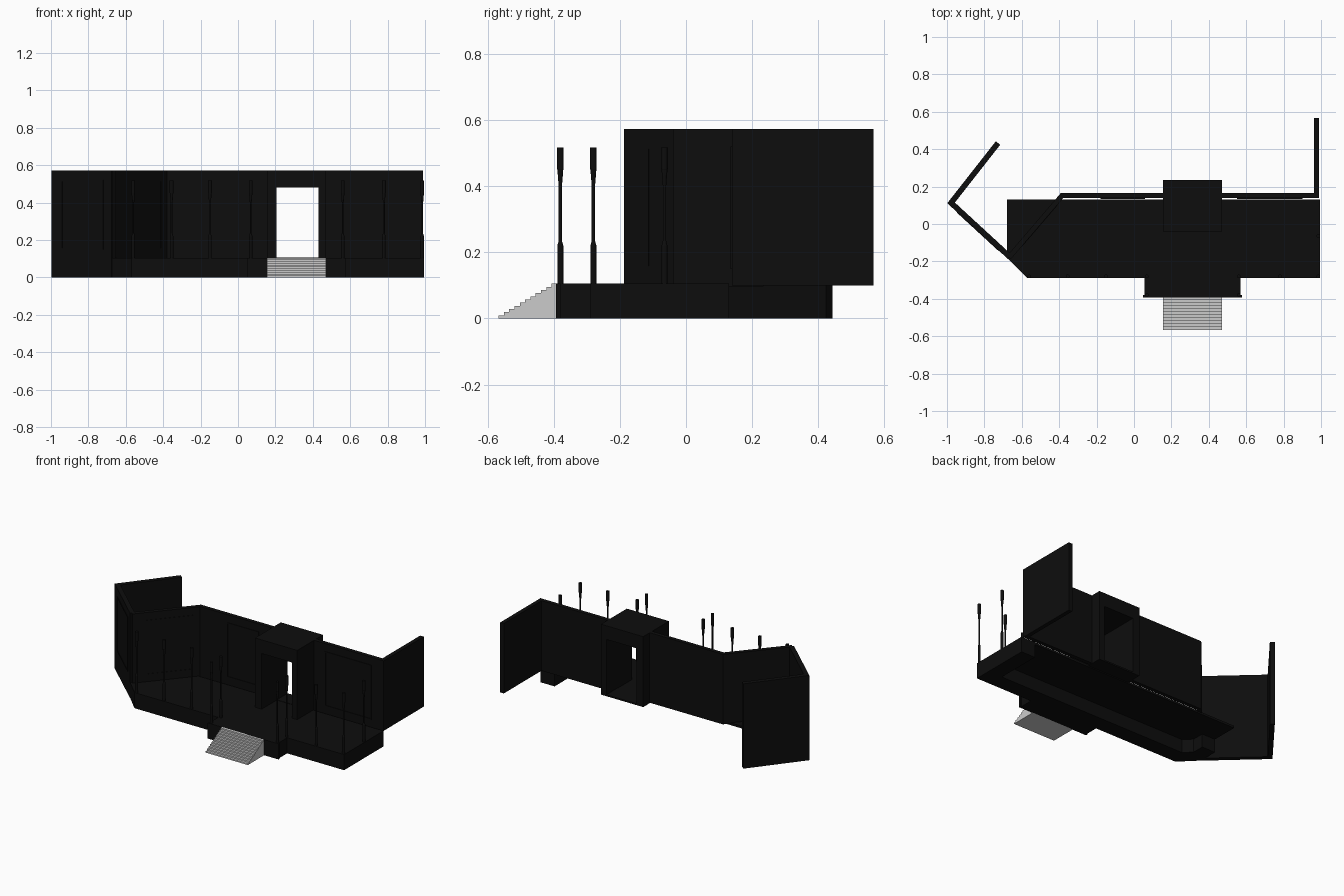
import bpy, bmesh, math
from mathutils import Vector

if "Cube" in bpy.data.objects:
    bpy.data.objects.remove(bpy.data.objects["Cube"])

black = bpy.data.materials.new("black")
black.diffuse_color = (0.004, 0.004, 0.004, 1)
black.use_nodes = True
black.node_tree.nodes["Principled BSDF"].inputs["Base Color"].default_value = black.diffuse_color


def finish(bm, name, mat=black):
    bmesh.ops.recalc_face_normals(bm, faces=bm.faces)
    me = bpy.data.meshes.new(name)
    bm.to_mesh(me)
    bm.free()
    ob = bpy.data.objects.new(name, me)
    bpy.context.collection.objects.link(ob)
    if mat:
        me.materials.append(mat)
    return ob


def prism(name, pts, z0, z1):
    """Vertical extrusion of a plan outline."""
    bm = bmesh.new()
    f = bm.faces.new([bm.verts.new((x, y, z0)) for x, y in pts])
    r = bmesh.ops.extrude_face_region(bm, geom=[f])
    up = [v for v in r["geom"] if isinstance(v, bmesh.types.BMVert)]
    bmesh.ops.translate(bm, verts=up, vec=(0, 0, z1 - z0))
    return finish(bm, name)


def box(name, x0, x1, y0, y1, z0, z1):
    return prism(name, [(x0, y0), (x1, y0), (x1, y1), (x0, y1)], z0, z1)


def wall(name, path, t, z0, z1):
    """Wall of thickness t along a plan polyline with mitred corners."""
    p = [Vector(q) for q in path]
    dirs = [(b - a).normalized() for a, b in zip(p, p[1:])]
    left, right = [], []
    for i, q in enumerate(p):
        d0, d1 = dirs[max(i - 1, 0)], dirs[min(i, len(dirs) - 1)]
        n0, n1 = Vector((-d0.y, d0.x)), Vector((-d1.y, d1.x))
        m = (n0 + n1).normalized()
        m *= (t / 2) / m.dot(n0)
        left.append(tuple(q + m))
        right.append(tuple(q - m))
    return prism(name, left + right[::-1], z0, z1)


def panel(name, a, b, z0=0.15, z1=0.52, w=0.008, t=0.006):
    """Thin rectangular moulding on a wall face from a to b."""
    a, b = Vector(a), Vector(b)
    d = (b - a).normalized() * w
    for i, (s, e, lo, hi) in enumerate([(a, b, z0, z0 + w), (a, b, z1 - w, z1),
                                        (a, a + d, z0 + w, z1 - w), (b - d, b, z0 + w, z1 - w)]):
        wall(f"{name}_{i}", [s, e], t, lo, hi)


FLOOR, TOP = 0.105, 0.572

# Floor slab, with a chamfered corner and a forward landing
slab = [(-0.68, 0.13), (-0.68, -0.18), (-0.57, -0.29), (0.055, -0.29), (0.055, -0.388),
        (0.57, -0.388), (0.57, -0.29), (0.995, -0.29), (0.995, 0.13)]
prism("floor_slab", slab, 0.09, FLOOR)

# Foundation skirt below the slab edges
skirt = [(-0.68, -0.05), (-0.68, -0.18), (-0.57, -0.29), (0.055, -0.29), (0.055, -0.385),
         (0.57, -0.385), (0.57, -0.29), (0.995, -0.29), (0.995, 0.13), (0.89, 0.13),
         (0.89, -0.18), (-0.53, -0.18), (-0.58, -0.13), (-0.58, -0.05)]
prism("foundation_skirt", skirt, 0, 0.09)
box("landing_edge", 0.048, 0.577, -0.393, -0.38, 0, FLOOR)

# Walls
wall("left_wing_wall", [(-0.727, 0.433), (-0.978, 0.113), (-0.665, -0.175)], 0.03, 0, TOP)
wall("back_wall_left", [(-0.668, -0.178), (-0.385, 0.152), (0.17, 0.152)], 0.027, 0.1, TOP)
wall("back_wall_right", [(0.455, 0.152), (0.976, 0.152), (0.976, 0.567)], 0.027, 0.1, TOP)

# Wall panel mouldings
panel("wing_panel", (-0.945, 0.063), (-0.72, -0.144))
panel("angled_panel", (-0.60, -0.118), (-0.41, 0.103))
panel("back_panel_a", (-0.18, 0.137), (0.06, 0.137))
panel("back_panel_b", (0.55, 0.137), (0.90, 0.137))

# Doorway portal
box("portal_jamb_left", 0.155, 0.205, -0.04, 0.235, FLOOR, TOP)
box("portal_jamb_right", 0.43, 0.47, -0.04, 0.235, FLOOR, TOP)
box("portal_lintel", 0.205, 0.43, -0.04, 0.235, 0.48, TOP)
box("portal_floor", 0.155, 0.47, 0.12, 0.235, 0.097, FLOOR + 0.002)

# Front steps: one stepped side profile extruded across
n, y0, y1 = 11, -0.567, -0.39
prof = [(y1, 0), (y0, 0)]
for i in range(n):
    y = y0 + (y1 - y0) * i / n
    z = FLOOR * (i + 1) / n
    prof += [(y, z), (y0 + (y1 - y0) * (i + 1) / n, z)]
bm = bmesh.new()
f = bm.faces.new([bm.verts.new((0.155, y, z)) for y, z in prof])
r = bmesh.ops.extrude_face_region(bm, geom=[f])
bmesh.ops.translate(bm, verts=[v for v in r["geom"] if isinstance(v, bmesh.types.BMVert)],
                    vec=(0.315, 0, 0))
finish(bm, "front_steps", None)

# Lamp posts: lathed radius profile
post_profile = [(0.009, FLOOR), (0.009, 0.22), (0.005, 0.235), (0.005, 0.40),
                (0.009, 0.45), (0.01, 0.452), (0.01, 0.517)]
posts = [(-0.56, -0.28), (-0.355, -0.28), (-0.15, -0.28), (0.068, -0.28), (0.068, -0.38),
         (0.56, -0.38), (0.56, -0.28), (0.78, -0.28), (0.985, -0.28), (0.985, -0.065)]
SIDES = 12
for k, (px, py) in enumerate(posts):
    bm = bmesh.new()
    rings = [[bm.verts.new((px + r * math.cos(2 * math.pi * j / SIDES),
                            py + r * math.sin(2 * math.pi * j / SIDES), z))
              for j in range(SIDES)] for r, z in post_profile]
    for a, b in zip(rings, rings[1:]):
        for j in range(SIDES):
            q = (j + 1) % SIDES
            bm.faces.new((a[j], a[q], b[q], b[j]))
    bm.faces.new(rings[0])
    bm.faces.new(rings[-1])
    finish(bm, f"lamp_post_{k}")
